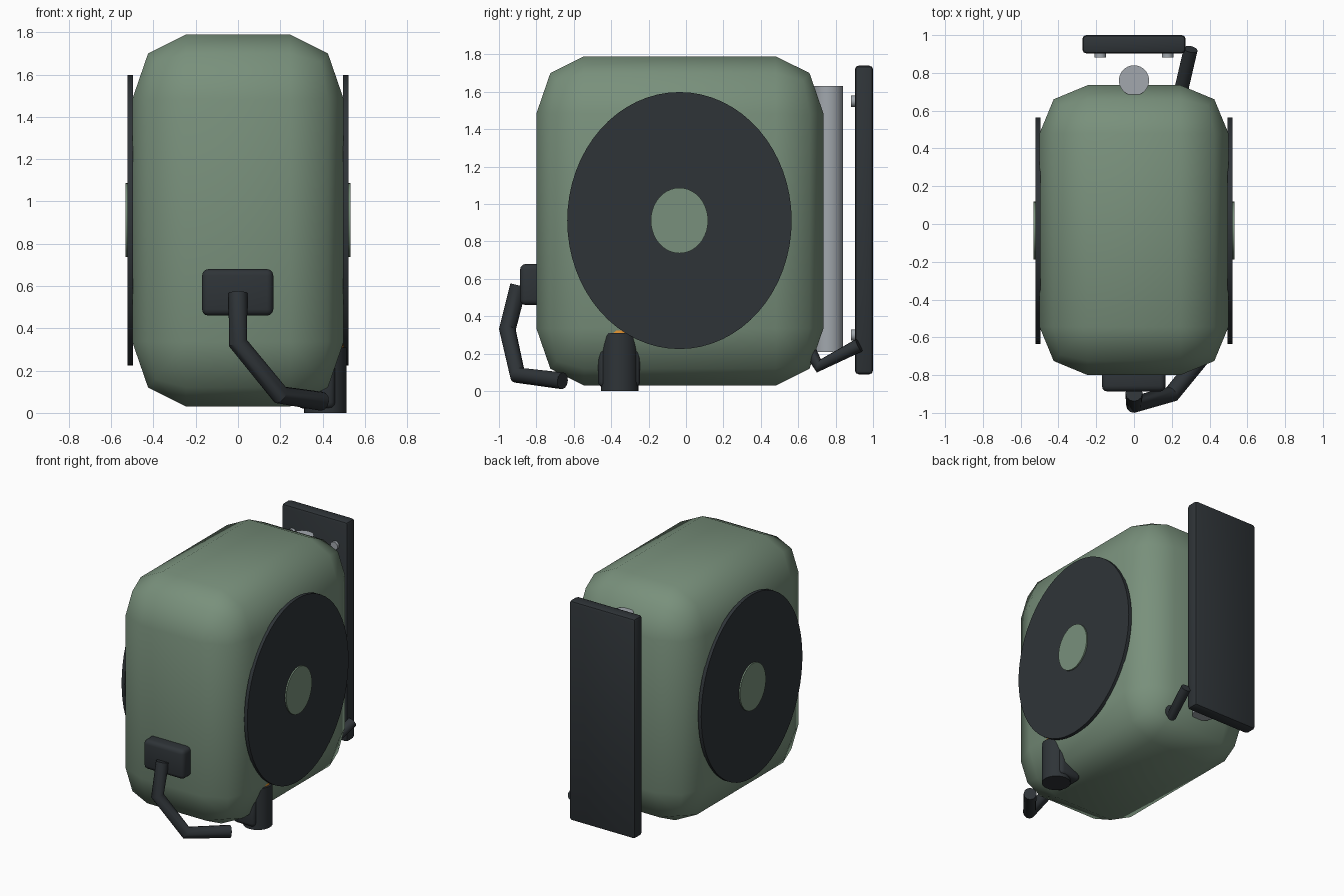
import bpy, math

if "Cube" in bpy.data.objects:
    bpy.data.objects.remove(bpy.data.objects["Cube"])


def material(name, rgb):
    m = bpy.data.materials.new(name)
    m.diffuse_color = (*rgb, 1)
    m.use_nodes = True
    m.node_tree.nodes["Principled BSDF"].inputs["Base Color"].default_value = m.diffuse_color
    return m


GREEN = material("sage_green", (0.19, 0.28, 0.20))
DARK = material("charcoal", (0.028, 0.034, 0.039))
SILVER = material("silver", (0.36, 0.39, 0.42))
ORANGE = material("orange", (0.8, 0.3, 0.03))


def finish(name, mat, angle=40):
    ob = bpy.context.object
    ob.name = name
    ob.data.materials.append(mat)
    bpy.ops.object.shade_smooth_by_angle(angle=math.radians(angle))
    return ob


def box(name, lo, hi, mat, bevel, segments=2, stretch_z=1, angle=40):
    # Rounded box between two corners; stretch_z lengthens the rounding in z
    bpy.ops.mesh.primitive_cube_add(size=1, location=[(a + b) / 2 for a, b in zip(lo, hi)])
    ob = bpy.context.object
    ob.scale = [b - a for a, b in zip(lo, hi)]
    ob.scale.z /= stretch_z
    bpy.ops.object.transform_apply(location=False, rotation=False, scale=True)
    mod = ob.modifiers.new("rounding", 'BEVEL')
    mod.width, mod.segments = bevel, segments
    bpy.ops.object.modifier_apply(modifier=mod.name)
    ob.scale.z = stretch_z
    bpy.ops.object.transform_apply(location=False, rotation=False, scale=True)
    return finish(name, mat, angle)


def cylinder(name, loc, r, depth, mat, axis='Z', stretch=1, sides=32):
    rot = {'X': (0, math.pi / 2, 0), 'Y': (math.pi / 2, 0, 0), 'Z': (0, 0, 0)}[axis]
    bpy.ops.mesh.primitive_cylinder_add(vertices=sides, radius=r, depth=depth,
                                        location=loc, rotation=rot)
    bpy.ops.object.transform_apply(location=False, rotation=True, scale=False)
    bpy.context.object.scale.z = stretch
    bpy.ops.object.transform_apply(location=False, rotation=False, scale=True)
    return finish(name, mat)


def tube(name, points, r, mat):
    curve = bpy.data.curves.new(name, 'CURVE')
    curve.dimensions = '3D'
    curve.bevel_depth, curve.bevel_resolution = r, 4
    curve.use_fill_caps = True
    spline = curve.splines.new('POLY')
    spline.points.add(len(points) - 1)
    for p, co in zip(spline.points, points):
        p.co = (*co, 1)
    ob = bpy.data.objects.new(name, curve)
    bpy.context.collection.objects.link(ob)
    bpy.ops.object.select_all(action='DESELECT')
    bpy.context.view_layer.objects.active = ob
    ob.select_set(True)
    bpy.ops.object.convert(target='MESH')
    finish(name, mat, 35)


# Main rounded housing
box("body", (-0.5, -0.80, 0.03), (0.5, 0.735, 1.79), GREEN, 0.255, 2, 1.2, 60)

# Oval side discs with raised hubs
for side, s in (("left", -1), ("right", 1)):
    cylinder(side + "_disc", (s * 0.509, -0.035, 0.912), 0.60, 0.026, DARK, 'X', 1.145, 64)
    cylinder(side + "_hub", (s * 0.515, -0.035, 0.912), 0.153, 0.034, GREEN, 'X', 1.145, 40)

# Rear column, back panel and its mounting pins
cylinder("rear_column", (0, 0.76, 0.92), 0.08, 1.42, SILVER)
box("back_panel", (-0.273, 0.903, 0.09), (0.273, 1.0, 1.74), DARK, 0.02)
for x in (-0.178, 0.178):
    for z in (0.30, 1.55):
        cylinder("panel_pin", (x, 0.90, z), 0.03, 0.035, SILVER, 'Y', 1, 20)

# Bent hose from body to back panel
tube("rear_hose", [(0.235, 0.65, 0.24), (0.25, 0.71, 0.135), (0.30, 0.925, 0.245)], 0.037, DARK)

# Front socket and its bent hose
box("front_socket", (-0.17, -0.887, 0.46), (0.167, -0.76, 0.68), DARK, 0.03, 3)
tube("front_hose", [(0, -0.895, 0.565), (0, -0.955, 0.33),
                    (0.2, -0.90, 0.085), (0.395, -0.66, 0.055)], 0.045, DARK)

# Nozzle under the right side with its mounting block and coloured cap
cylinder("nozzle", (0.413, -0.355, 0.155), 0.1, 0.31, DARK)
cylinder("nozzle_cap", (0.413, -0.355, 0.315), 0.085, 0.02, ORANGE)
box("nozzle_block", (0.28, -0.47, 0.02), (0.46, -0.245, 0.24), DARK, 0.03, 3)
